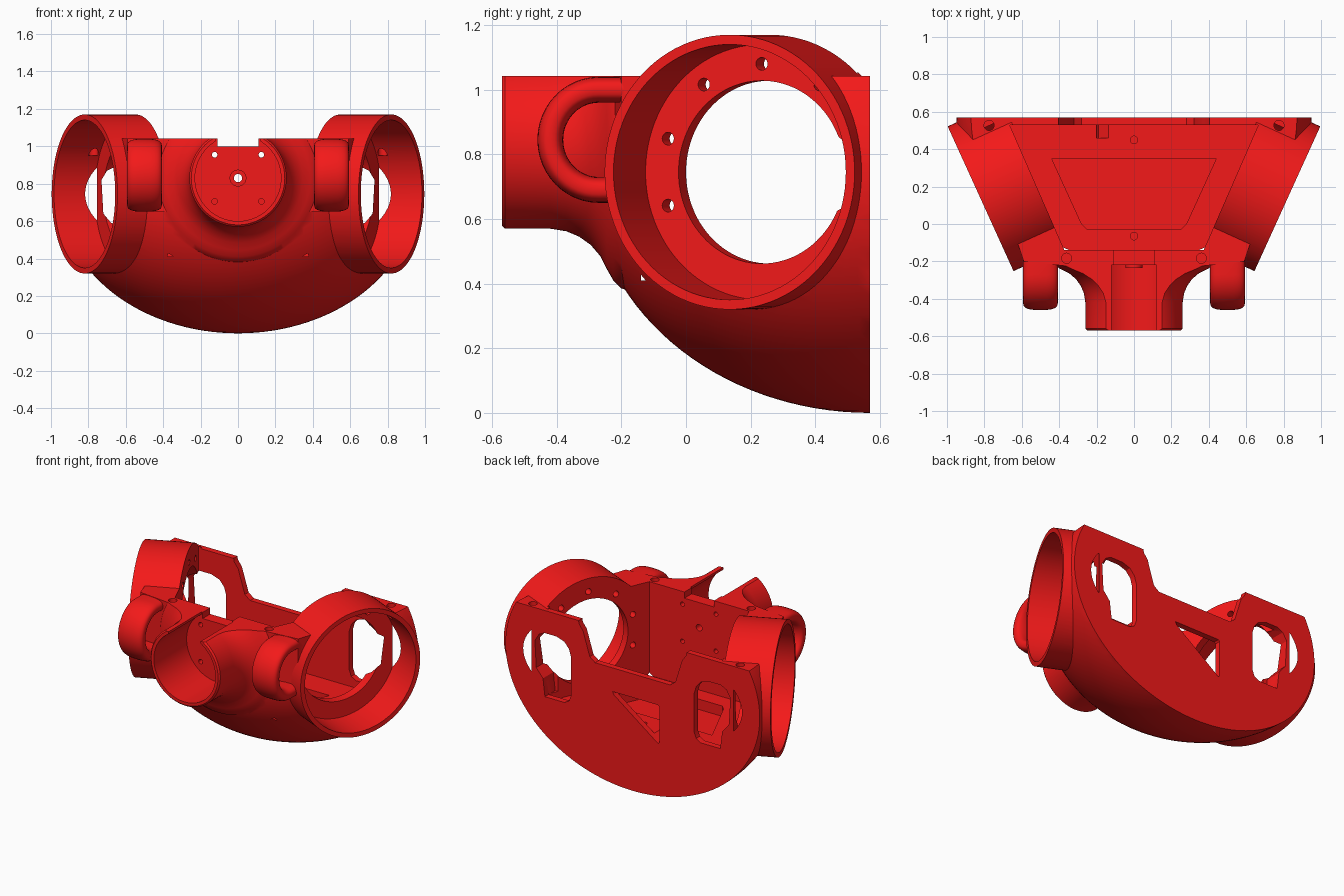
import bpy, bmesh
from math import sin, cos, pi, radians, copysign
from mathutils import Vector, Matrix

if "Cube" in bpy.data.objects:
    bpy.data.objects.remove(bpy.data.objects["Cube"])


def make(name, bm):
    bmesh.ops.recalc_face_normals(bm, faces=bm.faces)
    me = bpy.data.meshes.new(name)
    bm.to_mesh(me)
    bm.free()
    ob = bpy.data.objects.new(name, me)
    bpy.context.collection.objects.link(ob)
    return ob


def loft(name, rings):
    """Closed skin over a list of equal-length point rings."""
    bm = bmesh.new()
    vs = [[bm.verts.new(p) for p in r] for r in rings]
    n = len(vs[0])
    for a, b in zip(vs, vs[1:]):
        for i in range(n):
            bm.faces.new((a[i], a[(i + 1) % n], b[(i + 1) % n], b[i]))
    bm.faces.new(vs[0])
    bm.faces.new(vs[-1])
    return make(name, bm)


def prism(name, pts, lo, hi, axis='z'):
    put = (lambda p, h: (p[0], p[1], h)) if axis == 'z' else (lambda p, h: (p[0], h, p[1]))
    return loft(name, [[put(p, h) for p in pts] for h in (lo, hi)])


def box(name, x, y, z):
    return prism(name, [(x[0], y[0]), (x[1], y[0]), (x[1], y[1]), (x[0], y[1])], *z)


def cyl(name, a, b, r, n=32):
    a, b = Vector(a), Vector(b)
    bm = bmesh.new()
    bmesh.ops.create_cone(bm, cap_ends=True, segments=n, radius1=r, radius2=r, depth=(b - a).length,
                          matrix=Matrix.Translation((a + b) / 2)
                          @ (b - a).to_track_quat('Z', 'Y').to_matrix().to_4x4())
    return make(name, bm)


def boolean(target, tool, op):
    tool.hide_render = True
    m = target.modifiers.new(op, 'BOOLEAN')
    m.operation, m.object, m.solver = op, tool, 'EXACT'
    bpy.context.view_layer.objects.active = target
    bpy.ops.object.modifier_apply(modifier=m.name)
    bpy.data.objects.remove(tool)


def add(tool):
    boolean(body, tool, 'UNION')


def cut(tool):
    boolean(body, tool, 'DIFFERENCE')


# Side socket frame: d runs inwards along the axis, u across, w up
def socket(s, d, u=0.0, w=0.0):
    return (s * (0.82 - 0.91 * d + 0.414 * u), 0.135 + 0.414 * d + 0.91 * u, 0.745 + w)


# Rounded bowl
bm = bmesh.new()
bmesh.ops.create_uvsphere(bm, u_segments=128, v_segments=64, radius=1,
                          matrix=Matrix.Translation((0, 0.57, 0.745)) @ Matrix.Diagonal((0.95, 0.87, 0.745, 1)))
body = make("torso_shell", bm)

# Front shoulder block behind the handles
add(prism("shoulder_block", [(-.36, -.225), (.36, -.225), (.59, -.20), (.63, -.08), (.5, .2),
                             (-.5, .2), (-.63, -.08), (-.59, -.20)], 0.65, 1.2))

# Front neck tube with flared base
flare = [(-.57, .25), (-.56, .26), (-.42, .26), (-.37, .268), (-.33, .285), (-.295, .31),
         (-.265, .345), (-.245, .385), (-.225, .42), (-.20, .445), (-.15, .46)]
add(loft("neck_tube", [[(r * cos(2 * pi * i / 96), y, 0.83 + r * sin(2 * pi * i / 96)) for i in range(96)]
                       for y, r in flare]))
cut(box("top_trim", (-2, 2), (-2, 2), (1.042, 3)))


# Loop handles
def handle(x0):
    path = [(-.15, 1.0), (-.2, 1.0)]
    for k in range(25):
        t = pi / 2 + pi * k / 24
        path.append((-.27 + .15 * cos(t), .845 + .155 * sin(t)))
    path += [(-.2, .69), (-.15, .69)]
    rings = []
    for i, (y, z) in enumerate(path):
        a, b = path[max(i - 1, 0)], path[min(i + 1, len(path) - 1)]
        t = Vector((b[0] - a[0], b[1] - a[1])).normalized()
        ring = []
        for k in range(28):
            c, q = cos(2 * pi * k / 28), sin(2 * pi * k / 28)
            px = .093 * copysign(abs(c) ** .7, c)
            pn = .04 * copysign(abs(q) ** .7, q)
            ring.append((x0 + px, y - t.y * pn, z + t.x * pn))
        rings.append(ring)
    return loft("loop_handle", rings)


for s in (-1, 1):
    add(handle(s * 0.5))
    add(cyl("side_socket", socket(s, 0), socket(s, 0.32), 0.425, 96))

# Flat back
cut(box("back_trim", (-2, 2), (0.57, 3), (-1, 3)))

# Inner bay, floor recess and lowered back edge
cut(prism("bay", [(-.665, .53), (.665, .53), (.372, -.14), (-.372, -.14)], 0.41, 2))
cut(prism("floor_recess", [(-.44, .35), (.44, .35), (.28, 0), (.25, -.03), (-.25, -.03), (-.28, 0)], 0.34, 0.6))
cut(prism("back_notch", [(-.45, 1.3), (-.40, 1.02), (-.37, .98), (-.32, .82), (-.28, .79),
                         (.28, .79), (.32, .82), (.37, .98), (.40, 1.02), (.45, 1.3)], 0.45, 0.7, 'y'))
cut(prism("back_triangle", [(.15, .63), (.14, .61), (-.19, .37), (-.2, .38), (-.2, .62), (-.19, .63)],
          0.46, 0.7, 'y'))

# Neck bore with mounting holes and top slot
cut(cyl("neck_bore", (0, -.7, .83), (0, -.22, .83), .23, 96))
cut(box("neck_slot", (-.12, .12), (-.7, -.22), (.99, 1.2)))
cut(box("rim_slot", (-.11, .11), (-.25, -.1), (1.0, 1.2)))
add(cyl("neck_boss", (0, -.235, .83), (0, -.2, .83), .045))
cut(cyl("neck_hole", (0, -.3, .83), (0, -.1, .83), .022))
for x in (-.125, .125):
    for z in (.705, .955):
        cut(cyl("neck_screw", (x, -.3, z), (x, -.1, z), .015, 16))

for s in (-1, 1):
    # Socket recess, opening and bolt circle
    cut(cyl("socket_recess", socket(s, -.1), socket(s, .24), .395, 96))
    cut(cyl("socket_opening", socket(s, .2), socket(s, .36), .283, 96))
    for k in range(5):
        a = radians(54 + 36 * k)
        u, w = .335 * cos(a), .335 * sin(a)
        cut(cyl("socket_bolt", socket(s, .2, u, w), socket(s, .34, u, w), .02, 16))
    # D-shaped back window
    d = [(.46, .52), (.475, .48), (.51, .46), (.655, .46), (.67, .58), (.72, .64), (.73, .82),
         (.70, .87), (.66, .89), (.57, .89), (.51, .87), (.475, .83), (.46, .78)]
    cut(prism("back_window", [(s * x, z) for x, z in d], 0.46, 0.7, 'y'))
    # Rim screw holes
    cut(cyl("rear_screw", (s * .775, .527, .95), (s * .775, .527, 1.3), .027, 20))
    cut(cyl("front_screw", (s * .36, -.183, .95), (s * .36, -.183, 1.3), .027, 20))

for y in (.45, -.065):
    cut(cyl("floor_screw", (0, y, .33), (0, y, .6), .02, 20))

# Red finish and smooth shading
mat = bpy.data.materials.new("red")
mat.diffuse_color = (0.9, 0.01, 0.01, 1)
mat.use_nodes = True
mat.node_tree.nodes["Principled BSDF"].inputs["Base Color"].default_value = mat.diffuse_color
body.data.materials.clear()
body.data.materials.append(mat)
bpy.ops.object.select_all(action='DESELECT')
body.select_set(True)
bpy.context.view_layer.objects.active = body
bpy.ops.object.shade_smooth_by_angle(angle=radians(30))
